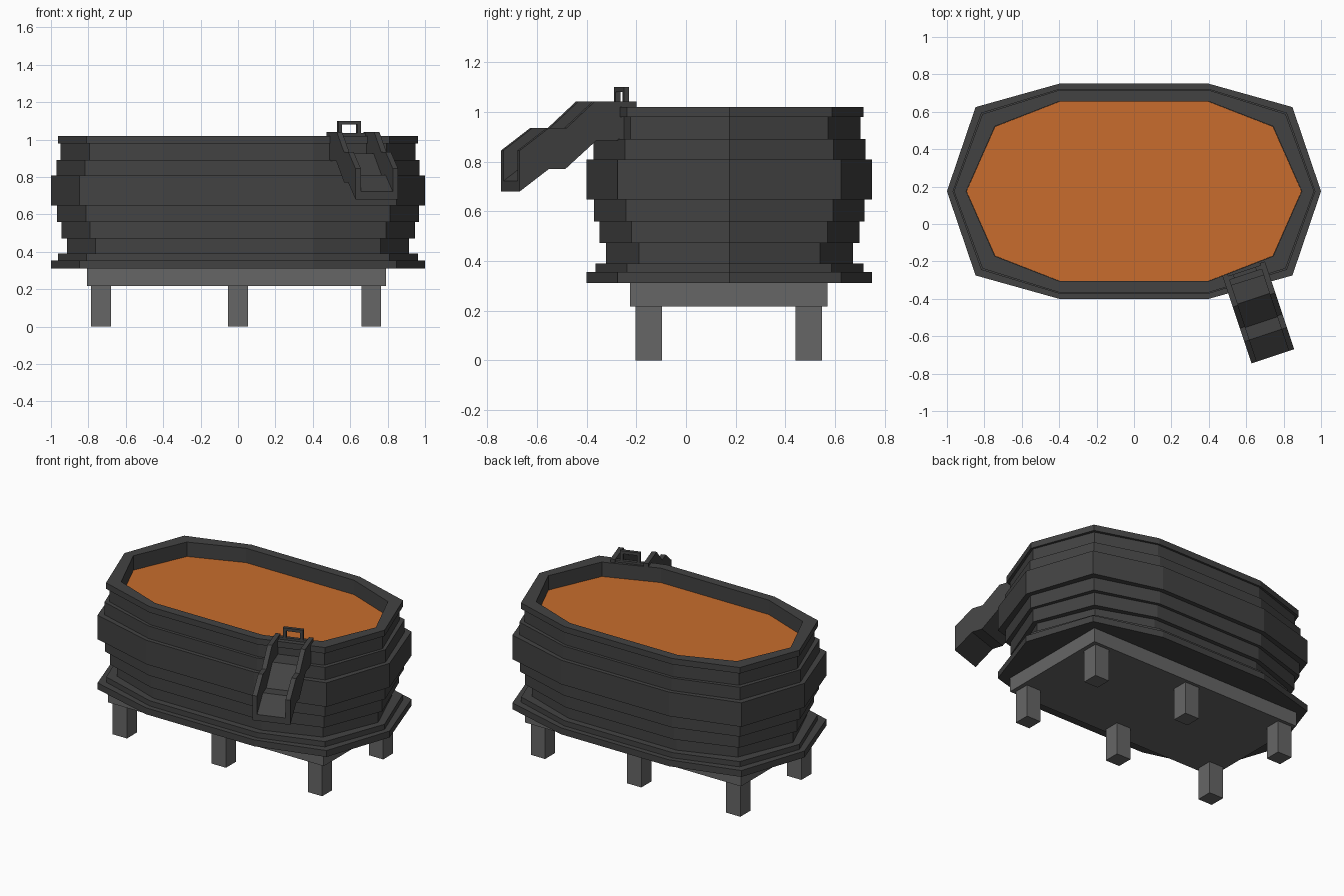
import bpy, bmesh, math
from mathutils import Matrix, Vector

if "Cube" in bpy.data.objects:
    bpy.data.objects.remove(bpy.data.objects["Cube"])

CY = 0.175  # centre of the tub in y


def material(name, rgb):
    m = bpy.data.materials.new(name)
    m.diffuse_color = (*rgb, 1)
    m.use_nodes = True
    m.node_tree.nodes["Principled BSDF"].inputs["Base Color"].default_value = m.diffuse_color
    return m


dark = material("dark iron", (0.055, 0.055, 0.055))
grey = material("grey support", (0.132, 0.132, 0.132))
orange = material("molten orange", (0.58, 0.152, 0.026))


def finish(name, bm, mat):
    bmesh.ops.recalc_face_normals(bm, faces=bm.faces)
    me = bpy.data.meshes.new(name)
    bm.to_mesh(me)
    bm.free()
    me.materials.append(mat)
    ob = bpy.data.objects.new(name, me)
    bpy.context.collection.objects.link(ob)
    return ob


def decagon(d, z):
    """Tub outline inset by d at height z."""
    q = [(1 - d, 0), (0.847 - d, 0.45 - d), (0.4, 0.575 - 0.92 * d)]
    pts = q + [(-x, y) for x, y in reversed(q)] + [(-q[1][0], -q[1][1]), (-0.4, -q[2][1]),
                                                   (0.4, -q[2][1]), (q[1][0], -q[1][1])]
    return [(x, y + CY, z) for x, y in pts]


def box(name, x0, x1, y0, y1, z0, z1, mat):
    bm = bmesh.new()
    bmesh.ops.create_cube(bm, size=1)
    for v in bm.verts:
        v.co = ((x0 + x1) / 2 + v.co.x * (x1 - x0), (y0 + y1) / 2 + v.co.y * (y1 - y0),
                (z0 + z1) / 2 + v.co.z * (z1 - z0))
    return finish(name, bm, mat)


# Tub: stepped bands (inset, bottom, top), then down the inner wall
bands = [(0.0, 0.312, 0.355), (0.038, 0.355, 0.39), (0.085, 0.39, 0.472),
         (0.055, 0.472, 0.56), (0.033, 0.56, 0.647), (0.0, 0.647, 0.808),
         (0.03, 0.808, 0.892), (0.052, 0.892, 0.98), (0.037, 0.98, 1.02)]
profile = [(d, z) for d, lo, hi in bands for z in (lo, hi)] + [(0.103, 1.02), (0.103, 0.90)]
bm = bmesh.new()
rings = [[bm.verts.new(p) for p in decagon(d, z)] for d, z in profile]
for a, b in zip(rings, rings[1:]):
    for i in range(10):
        j = (i + 1) % 10
        bm.faces.new((a[i], a[j], b[j], b[i]))
bm.faces.new(rings[0])
bm.faces.new(rings[-1])
finish("tub", bm, dark)

# Molten surface
bm = bmesh.new()
bottom = bm.faces.new([bm.verts.new(p) for p in decagon(0.104, 0.902)])
ext = bmesh.ops.extrude_face_region(bm, geom=[bottom])
bmesh.ops.translate(bm, vec=(0, 0, 0.022), verts=[v for v in ext["geom"] if isinstance(v, bmesh.types.BMVert)])
finish("molten_surface", bm, orange)

# Platform and six legs
box("platform", -0.806, 0.792, -0.225, 0.57, 0.217, 0.313, grey)
for x in (-0.733, 0.0, 0.712):
    for y in (-0.15, 0.495):
        box("leg", x - 0.053, x + 0.053, y - 0.053, y + 0.053, 0, 0.22, grey)

# Spout: built along local u (outward), w (sideways), z
ANG = math.radians(18.4)
U = Vector((math.sin(ANG), -math.cos(ANG), 0))
W = Vector((math.cos(ANG), math.sin(ANG), 0))
ORIGIN = Vector((0.586, -0.238, 0))


def prism(name, pts, w0, w1):
    """Extrude a (u, z) profile sideways from w0 to w1."""
    bm = bmesh.new()
    a, b = [[bm.verts.new(ORIGIN + U * u + W * w + Vector((0, 0, z))) for u, z in pts] for w in (w0, w1)]
    bm.faces.new(a)
    bm.faces.new(b)
    n = len(pts)
    for i in range(n):
        j = (i + 1) % n
        bm.faces.new((a[i], a[j], b[j], b[i]))
    return finish(name, bm, dark)


under = [(0, 0.885), (0.17, 0.885), (0.302, 0.77), (0.372, 0.77), (0.495, 0.68)]
floor = [(u, z + 0.042) for u, z in under]
top = [(0, 1.042), (0.177, 1.042), (0.297, 0.935), (0.372, 0.935), (0.495, 0.845)]
H, T = 0.12, 0.03
prism("spout_floor", under + floor[::-1], T - H, H - T)
for s in (-1, 1):
    prism("spout_wall", under + top[::-1], *sorted((s * H, s * (H - T))))


# Sluice gate with loop handle
def slab(name, z0, z1, w0, w1):
    prism(name, [(0.012, z0), (0.034, z0), (0.034, z1), (0.012, z1)], w0, w1)


slab("gate", 0.92, 1.035, T - H, H - T)
for s in (-1, 1):
    slab("gate_handle_post", 1.03, 1.098, *sorted((s * 0.044, s * 0.064)))
slab("gate_handle_bar", 1.08, 1.1, -0.064, 0.064)
